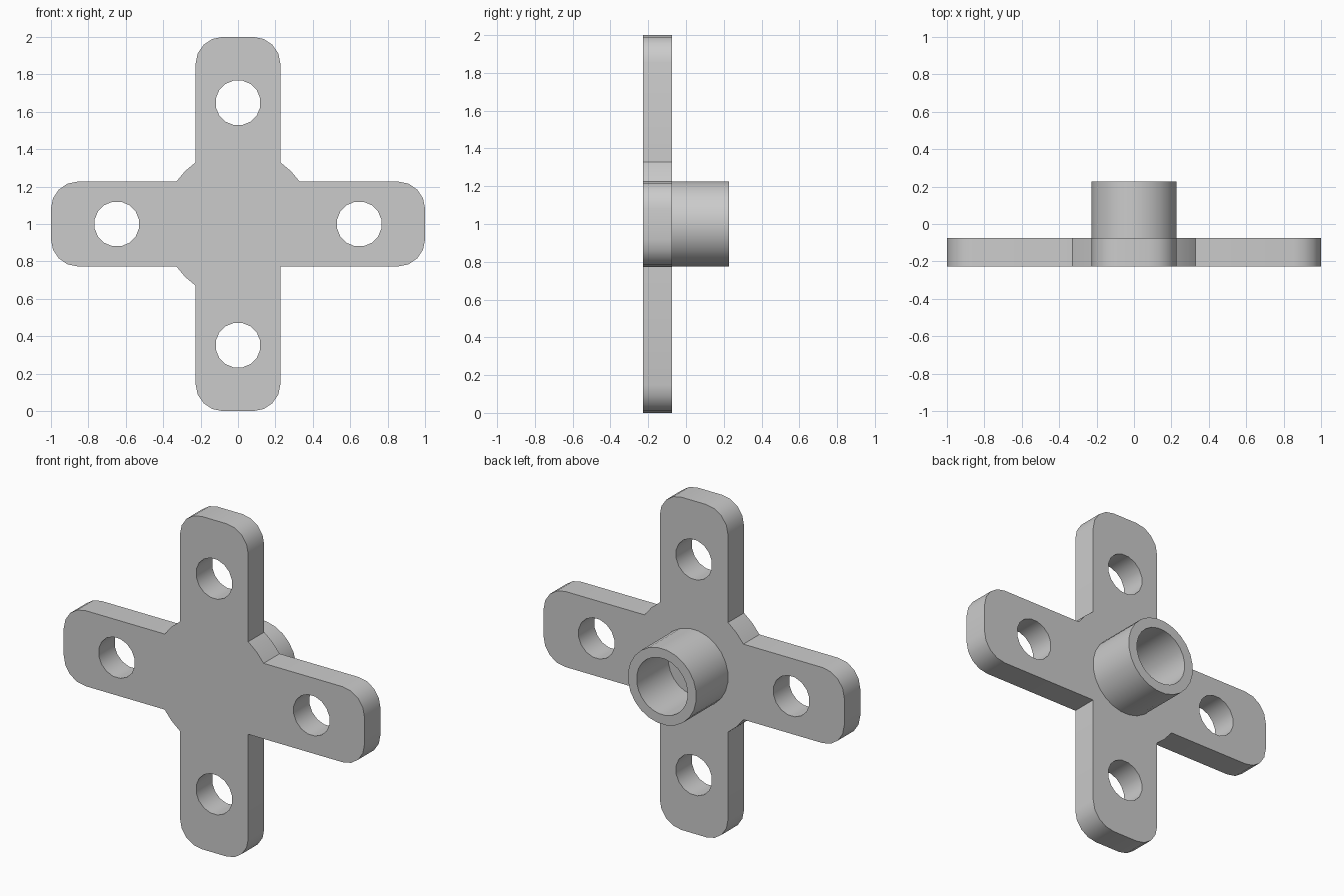
import bpy, bmesh
from math import sin, cos, pi, radians
from mathutils import Vector, Matrix

cube = bpy.data.objects.get("Cube")
if cube:
    bpy.data.objects.remove(cube)

MID_Z = 1.0        # height of the cross centre
HALF = 0.227       # half width of an arm
ROUND = 0.145      # arm corner radius
HUB = 0.40         # radius of the webs between arms

grey = bpy.data.materials.new("plain grey")
grey.use_nodes = True
colour = (0.6, 0.6, 0.6, 1)
grey.diffuse_color = colour
grey.node_tree.nodes["Principled BSDF"].inputs["Base Color"].default_value = colour


def arc(cx, cy, r, start, end, n):
    """Points of an arc, angles in degrees."""
    angles = [radians(start + (end - start) * i / n) for i in range(n + 1)]
    return [Vector((cx + r * cos(a), cy + r * sin(a))) for a in angles]


def circle(r, n, cx=0, cy=0):
    return arc(cx, cy, r, 180 / n, 360 + 180 / n, n)[:-1]


def extrude_profile(name, loops, y_front, y_back):
    """Fill closed loops in the upright plane and extrude from front to back."""
    curve = bpy.data.curves.new(name, 'CURVE')
    curve.dimensions = '2D'
    curve.fill_mode = 'BOTH'
    curve.extrude = (y_back - y_front) / 2
    for loop in loops:
        spline = curve.splines.new('POLY')
        spline.points.add(len(loop) - 1)
        for p, co in zip(spline.points, loop):
            p.co = (co.x, co.y, 0, 1)
        spline.use_cyclic_u = True
    obj = bpy.data.objects.new(name, curve)
    bpy.context.collection.objects.link(obj)
    bpy.ops.object.select_all(action='DESELECT')
    obj.select_set(True)
    bpy.context.view_layer.objects.active = obj
    bpy.ops.object.convert(target='MESH')
    obj = bpy.context.object
    obj.name = name

    # Weld caps to walls and stand the part upright
    bm = bmesh.new()
    bm.from_mesh(obj.data)
    bmesh.ops.remove_doubles(bm, verts=bm.verts, dist=0.0005)
    bmesh.ops.recalc_face_normals(bm, faces=bm.faces)
    bm.transform(Matrix.Translation((0, (y_front + y_back) / 2, MID_Z))
                 @ Matrix.Rotation(pi / 2, 4, 'X'))
    bm.to_mesh(obj.data)
    bm.free()
    obj.data.materials.clear()
    obj.data.materials.append(grey)
    bpy.ops.object.shade_smooth_by_angle(angle=radians(30))
    return obj


# Cross plate: one arm outline turned four times, with webs in three corners
web = (HUB ** 2 - HALF ** 2) ** 0.5
outline, holes = [], []
for k in range(4):
    turn = Matrix.Rotation(k * pi / 2, 2)
    end, side = 1 - ROUND, HALF - ROUND
    arm = arc(end, -side, ROUND, -90, 0, 4) + arc(end, side, ROUND, 0, 90, 4)
    if k != 0:
        arm.insert(0, Vector((web, -HALF)))
    if k != 3:
        arm += [Vector((web, HALF)), Vector((HUB, HUB)) * 0.5 ** 0.5]
    else:
        arm.append(Vector((HALF, HALF)))      # plain square corner
    outline += [turn @ p for p in arm]
    centre = turn @ Vector((0.648, 0))
    holes.append(circle(0.121, 16, centre.x, centre.y))
extrude_profile("cross_plate", [outline] + holes, -0.227, -0.075)

# Hollow boss on the back, closed by the plate
extrude_profile("shaft_boss", [circle(0.228, 24), circle(0.17, 24)], -0.09, 0.227)
